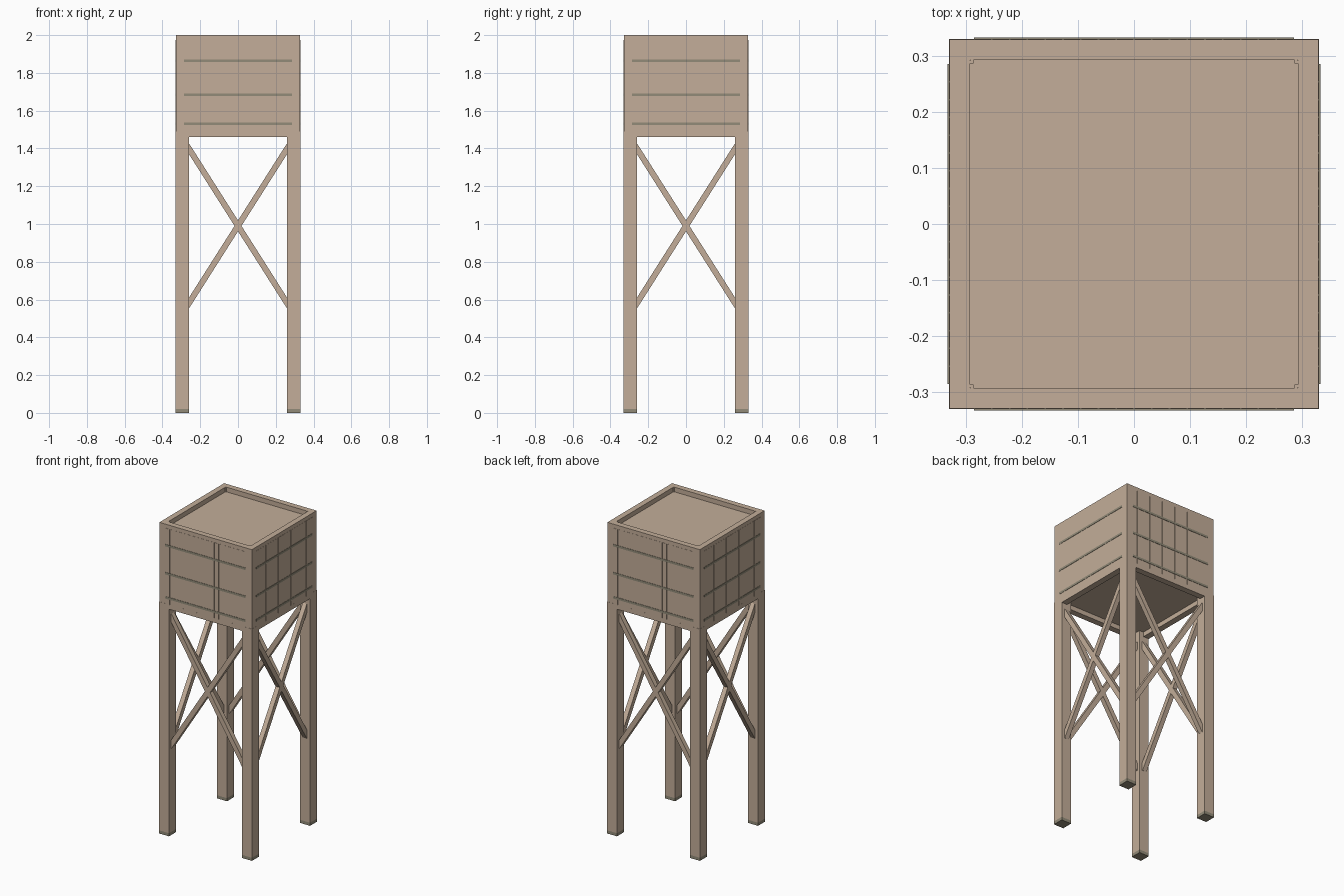
import bpy, bmesh, math
from mathutils import Matrix, Vector

cube = bpy.data.objects.get("Cube")
if cube:
    bpy.data.objects.remove(cube, do_unlink=True)


def material(name, rgb):
    m = bpy.data.materials.new(name)
    m.use_nodes = True
    m.diffuse_color = (*rgb, 1)
    m.node_tree.nodes["Principled BSDF"].inputs["Base Color"].default_value = (*rgb, 1)
    return m


WOOD = material("tan_wood", (0.546, 0.423, 0.319))
METAL = material("grey_metal", (0.29, 0.26, 0.19))

HALF = 0.33          # half width of the tower
LEG = 0.07           # leg thickness
MID = HALF - LEG / 2
DECK, TOP = 1.49, 2.0


def finish(name, bm, mat):
    mesh = bpy.data.meshes.new(name)
    bm.to_mesh(mesh)
    bm.free()
    mesh.materials.append(mat)
    ob = bpy.data.objects.new(name, mesh)
    bpy.context.collection.objects.link(ob)


def add_box(bm, centre, size, turn=Matrix()):
    m = turn @ Matrix.Translation(centre) @ Matrix.Diagonal((*size, 1))
    bmesh.ops.create_cube(bm, size=1, matrix=m)


def add_brace(bm, sign, depth, turn):
    # diagonal bar running from one leg to the other
    a, b = Vector((-sign * 0.27, depth, 0.565)), Vector((sign * 0.27, depth, 1.415))
    d = b - a
    tilt = Matrix.Rotation(-math.atan2(d.z, d.x), 4, 'Y')
    m = turn @ Matrix.Translation((a + b) / 2) @ tilt @ Matrix.Diagonal((d.length, 0.03, 0.031, 1))
    bmesh.ops.create_cube(bm, size=1, matrix=m)


SIDES = ("front", "left", "back", "right")
TURNS = [(n, Matrix.Rotation(k * math.pi / 2, 4, 'Z')) for k, n in enumerate(SIDES)]

# Legs with foot plates
for name, sx, sy in (("front_left", 1, -1), ("front_right", -1, -1),
                     ("back_left", 1, 1), ("back_right", -1, 1)):
    bm = bmesh.new()
    add_box(bm, (sx * MID, sy * MID, (DECK + 0.02) / 2), (LEG, LEG, DECK - 0.02))
    finish(name + "_leg", bm, WOOD)
    bm = bmesh.new()
    add_box(bm, (sx * MID, sy * MID, 0.01), (LEG, LEG, 0.02))
    finish(name + "_foot", bm, METAL)

# Tank body with a recessed lid
bm = bmesh.new()
wall = HALF - 0.001
add_box(bm, (0, 0, (DECK + TOP) / 2), (2 * wall, 2 * wall, TOP - DECK))
lid = max(bm.faces, key=lambda f: f.calc_center_median().z)
bmesh.ops.inset_individual(bm, faces=[lid], thickness=wall - 0.292, use_even_offset=True)
lid = bmesh.ops.extrude_discrete_faces(bm, faces=[lid])["faces"][0]
bmesh.ops.translate(bm, verts=lid.verts[:], vec=(0, 0, -0.03))
bmesh.ops.recalc_face_normals(bm, faces=bm.faces[:])
finish("tank", bm, WOOD)

# Small corner pins inside the rim
bm = bmesh.new()
for sx in (-1, 1):
    for sy in (-1, 1):
        bmesh.ops.create_cone(bm, cap_ends=True, segments=8, radius1=0.004, radius2=0.004, depth=0.03,
                              matrix=Matrix.Translation((sx * 0.289, sy * 0.289, TOP - 0.016)))
finish("corner_pins", bm, WOOD)

BOARDS, SPAN, BOARD_TOP = 18, 0.57, 1.975
for name, turn in TURNS:
    # Beam under the tank between two legs
    bm = bmesh.new()
    add_box(bm, (0, -HALF + 0.02, DECK - 0.015), (2 * (HALF - LEG), 0.04, 0.03), turn)
    finish(name + "_beam", bm, WOOD)

    # Crossed braces
    bm = bmesh.new()
    for sign in (-1, 1):
        add_brace(bm, sign, -MID, turn)
    finish(name + "_braces", bm, WOOD)

    # Shallow vertical boards
    bm = bmesh.new()
    step = SPAN / BOARDS
    for i in range(BOARDS):
        x = -SPAN / 2 + (i + 0.5) * step
        add_box(bm, (x, -HALF + 0.001, (DECK + BOARD_TOP) / 2),
                (step - 0.003, 0.002, BOARD_TOP - DECK), turn)
    finish(name + "_boards", bm, WOOD)

    # Horizontal bands
    bm = bmesh.new()
    for z in (1.53, 1.685, 1.865):
        add_box(bm, (0, -HALF, z), (SPAN, 0.004, 0.014), turn)
    finish(name + "_bands", bm, METAL)
